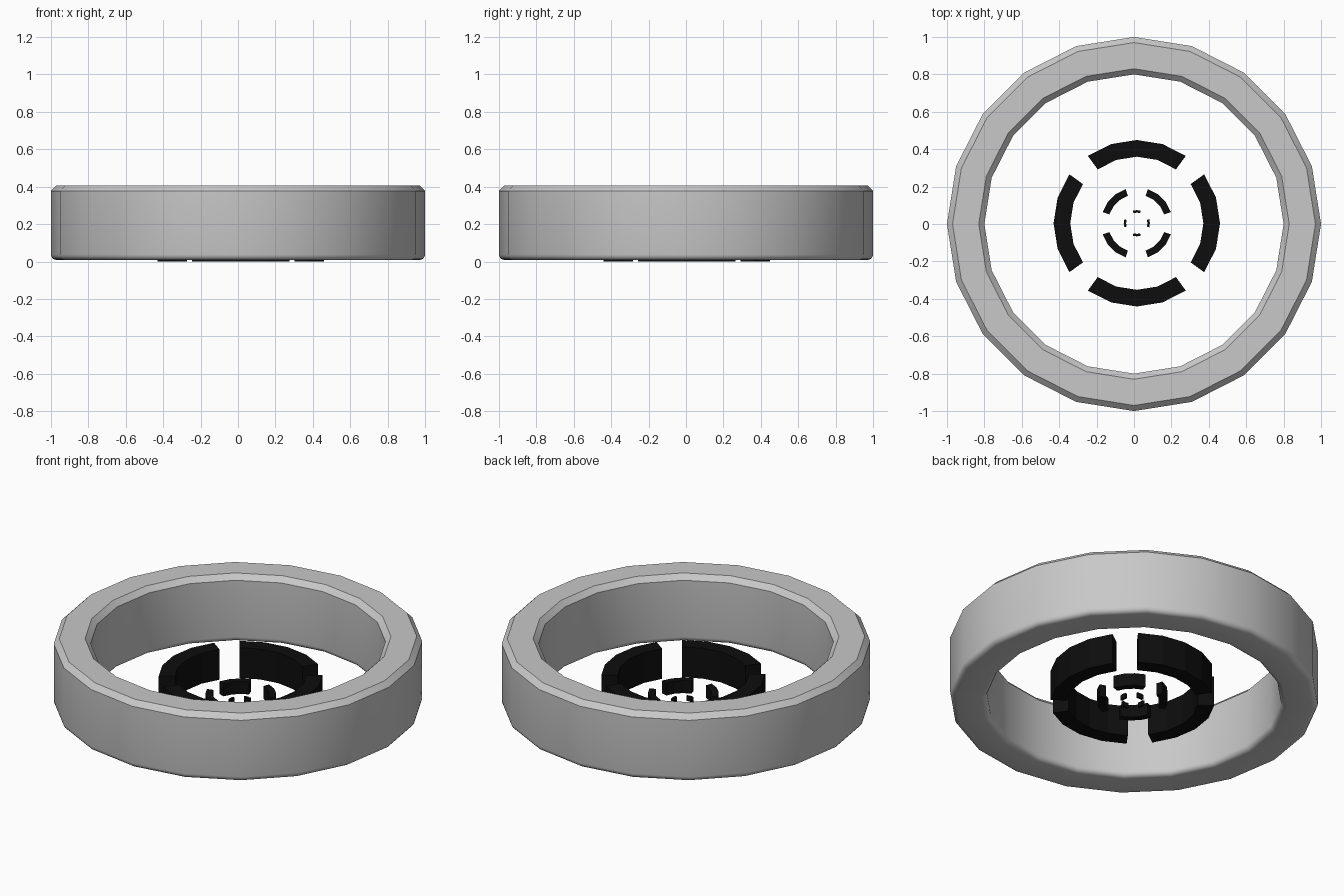
import bpy, bmesh, math

if "Cube" in bpy.data.objects:
    bpy.data.objects.remove(bpy.data.objects["Cube"])


def material(name, value):
    m = bpy.data.materials.new(name)
    m.diffuse_color = (value, value, value, 1)
    m.use_nodes = True
    m.node_tree.nodes["Principled BSDF"].inputs["Base Color"].default_value = m.diffuse_color
    return m


grey = material("light_grey", 0.58)
black = material("black", 0.004)
STEP = math.radians(18)  # every circle is a 20-gon


def sweep(name, profile, spans, centre, mat):
    """Sweep a closed (radius, z) profile along arcs given as (first, last) steps."""
    bm = bmesh.new()
    n = len(profile)
    for first, last in spans:
        closed = last - first == 20
        loops = []
        for k in range(first, last + (0 if closed else 1)):
            a = k * STEP
            loops.append([bm.verts.new((centre[0] + r * math.cos(a),
                                        centre[1] + r * math.sin(a), z))
                          for r, z in profile])
        pairs = list(zip(loops, loops[1:]))
        if closed:
            pairs.append((loops[-1], loops[0]))
        else:
            bm.faces.new(loops[0])
            bm.faces.new(loops[-1])
        for p, q in pairs:
            for i in range(n):
                j = (i + 1) % n
                bm.faces.new((p[i], q[i], q[j], p[j]))
    bmesh.ops.recalc_face_normals(bm, faces=bm.faces[:])
    me = bpy.data.meshes.new(name)
    bm.to_mesh(me)
    bm.free()
    me.materials.append(mat)
    ob = bpy.data.objects.new(name, me)
    bpy.context.collection.objects.link(ob)
    return ob


# Outer ring: crisp chamfers on top, rounded edges underneath
B, LO, HI = 0.03, 0.008, 0.407
R1, R0 = 1.0, 0.8
profile = [(R0, HI - B), (R0 + B, HI), (R1 - B, HI), (R1, HI - B)]
arc = [math.radians(a) for a in (0, 22.5, 45, 67.5, 90)]
profile += [(R1 - B + B * math.cos(a), LO + B - B * math.sin(a)) for a in arc]
profile += [(R0 + B - B * math.cos(a), LO + B - B * math.sin(a)) for a in reversed(arc)]
ring = sweep("outer_ring", profile, [(0, 20)], (0, 0), grey)
bpy.context.view_layer.objects.active = ring
ring.select_set(True)
bpy.ops.object.shade_smooth_by_angle(angle=math.radians(30))

# Three nested broken rings: (name, outer radius, inner radius, height, first step, last step)
for name, ro, ri, h, s, e in (
        ("large_arcs", 0.445, 0.356, 0.182, -2, 2),
        ("medium_arcs", 0.192, 0.154, 0.075, 1, 4),
        ("small_arcs", 0.07, 0.057, 0.029, -1, 1)):
    spans = [(s + 5 * q, e + 5 * q) for q in range(4)]
    sweep(name, [(ri, 0), (ro, 0), (ro, h), (ri, h)], spans, (0.015, 0.004), black)
